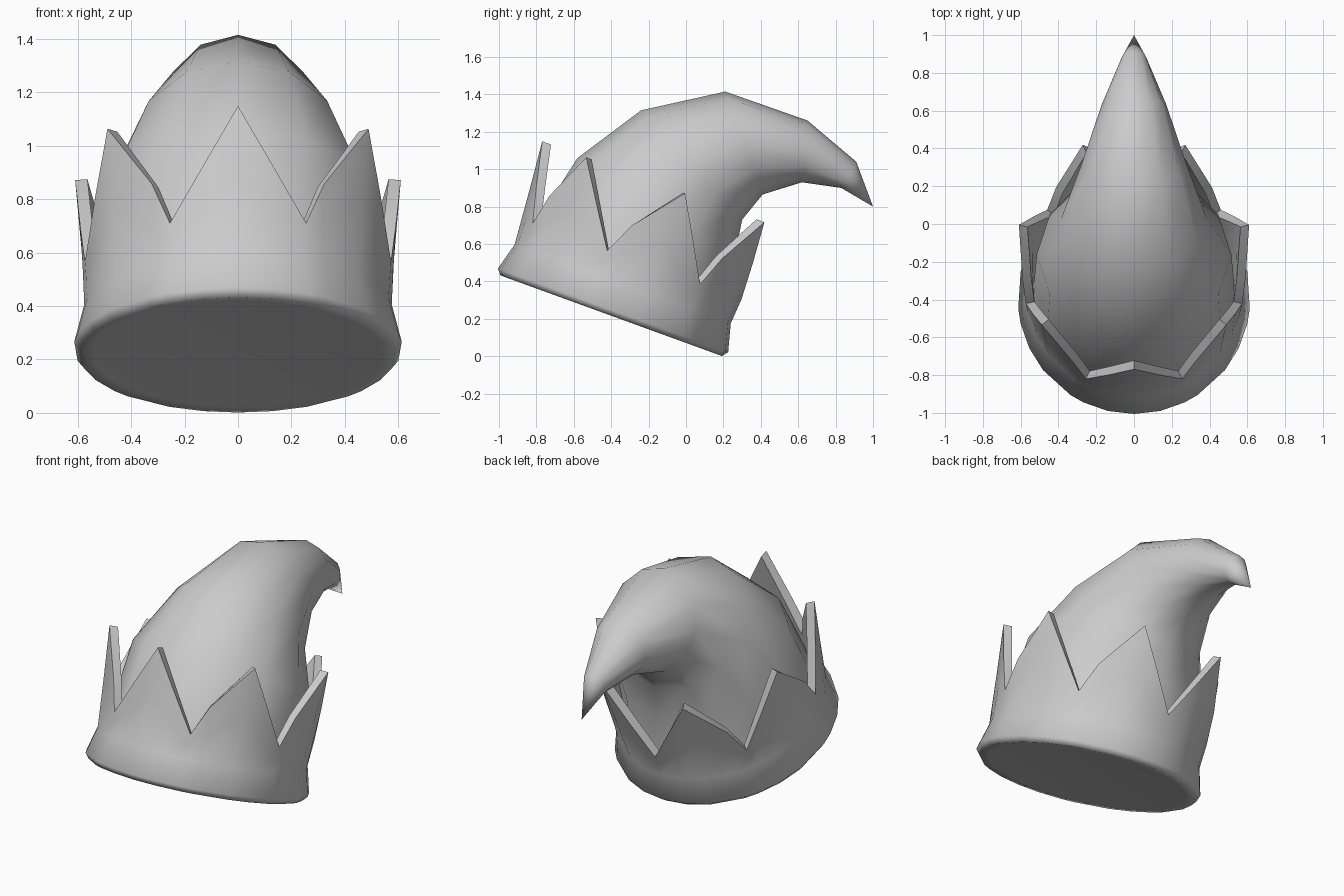
import bpy, bmesh, math
from mathutils import Vector

if "Cube" in bpy.data.objects:
    bpy.data.objects.remove(bpy.data.objects["Cube"])

TILT = math.radians(20)
CENTRE = Vector((0, -0.38, 0.22))
BACK = Vector((0, math.cos(TILT), -math.sin(TILT)))   # along the tilted opening
UP = Vector((0, math.sin(TILT), math.cos(TILT)))      # axis of the band


def finish(bm, name, angle):
    bmesh.ops.recalc_face_normals(bm, faces=bm.faces)
    mesh = bpy.data.meshes.new(name)
    bm.to_mesh(mesh)
    bm.free()
    ob = bpy.data.objects.new(name, mesh)
    bpy.context.collection.objects.link(ob)
    bpy.ops.object.select_all(action='DESELECT')
    ob.select_set(True)
    bpy.context.view_layer.objects.active = ob
    bpy.ops.object.shade_smooth_by_angle(angle=math.radians(angle))


def bridge(bm, a, b):
    for i in range(len(a)):
        j = (i + 1) % len(a)
        bm.faces.new((a[i], a[j], b[j], b[i]))


def radius(h):
    # Flare of the band's outer wall against height
    prof = [(-0.01, 0.63), (0.02, 0.655), (0.17, 0.615), (0.31, 0.625), (0.74, 0.665)]
    for (h0, r0), (h1, r1) in zip(prof, prof[1:]):
        if h <= h1:
            return r0 + (r1 - r0) * (h - h0) / (h1 - h0)
    return prof[-1][1]


def band_point(deg, r, h):
    a = math.radians(deg)
    return (CENTRE + Vector((0.94 * r * math.sin(a), 0, 0))
            + BACK * (-0.018 - r * math.cos(a)) + UP * h)


# Zigzag band: seven points as (angle, top height, flattening), right half mirrored
half = [(0, 0.74, 1), (13, 0.515, 0.98)]
for k in range(3):
    s = 360 / 7 * (k + 0.5)
    half += [(s, 0.31, 1), (s + 7.3, 0.48, 0.985), (s + 25.7, 0.74, 1), (s + 38.5, 0.52, 0.98)]
half.append((180, 0.31, 1))
columns = half + [(-a, h, f) for a, h, f in reversed(half[1:-1])]

bm = bmesh.new()
wall = 0.05
rows = [
    lambda h, f: (0.58, -0.005),
    lambda h, f: (radius(-0.01), -0.01),
    lambda h, f: (radius(0.02), 0.02),
    lambda h, f: (radius(0.17), 0.17),
    lambda h, f: (radius((h + 0.17) / 2) * (1 + f) / 2, (h + 0.17) / 2),
    lambda h, f: (radius(h) * f, h),
    lambda h, f: (radius(h) * f - wall, h),
    lambda h, f: (radius((h + 0.17) / 2) * (1 + f) / 2 - wall, (h + 0.17) / 2),
    lambda h, f: (radius(0.17) - wall, 0.15),
]
rings = [[bm.verts.new(band_point(a, *row(h, f))) for a, h, f in columns] for row in rows]
for a, b in zip(rings, rings[1:]):
    bridge(bm, a, b)
bm.faces.new(rings[0])      # closed underside
finish(bm, "zigzag_band", 65)

# Curled cone: rings given by upper (y, z), lower (y, z) and half width
sections = [
    ((-0.89, 0.52), (0.22, 0.12), 0.55),
    ((-0.83, 0.67), (0.21, 0.28), 0.53),
    ((-0.58, 1.06), (0.26, 0.53), 0.515),
    ((-0.24, 1.315), (0.30, 0.73), 0.385),
    ((0.21, 1.415), (0.41, 0.865), 0.28),
    ((0.65, 1.26), (0.62, 0.93), 0.17),
    ((0.91, 1.04), (0.83, 0.90), 0.07),
]
bm = bmesh.new()
SIDES = 12
rings = []
for top, bottom, w in sections:
    t, b = Vector((0, *top)), Vector((0, *bottom))
    ring = []
    for i in range(SIDES):
        a = 2 * math.pi * i / SIDES
        ring.append(bm.verts.new((t + b) / 2 + (t - b) / 2 * math.cos(a)
                                 + Vector((w * math.sin(a), 0, 0))))
    rings.append(ring)
for a, b in zip(rings, rings[1:]):
    bridge(bm, a, b)
tip = bm.verts.new((0, 1.0, 0.80))
for i in range(SIDES):
    bm.faces.new((rings[-1][i], rings[-1][(i + 1) % SIDES], tip))
finish(bm, "curled_cone", 60)
